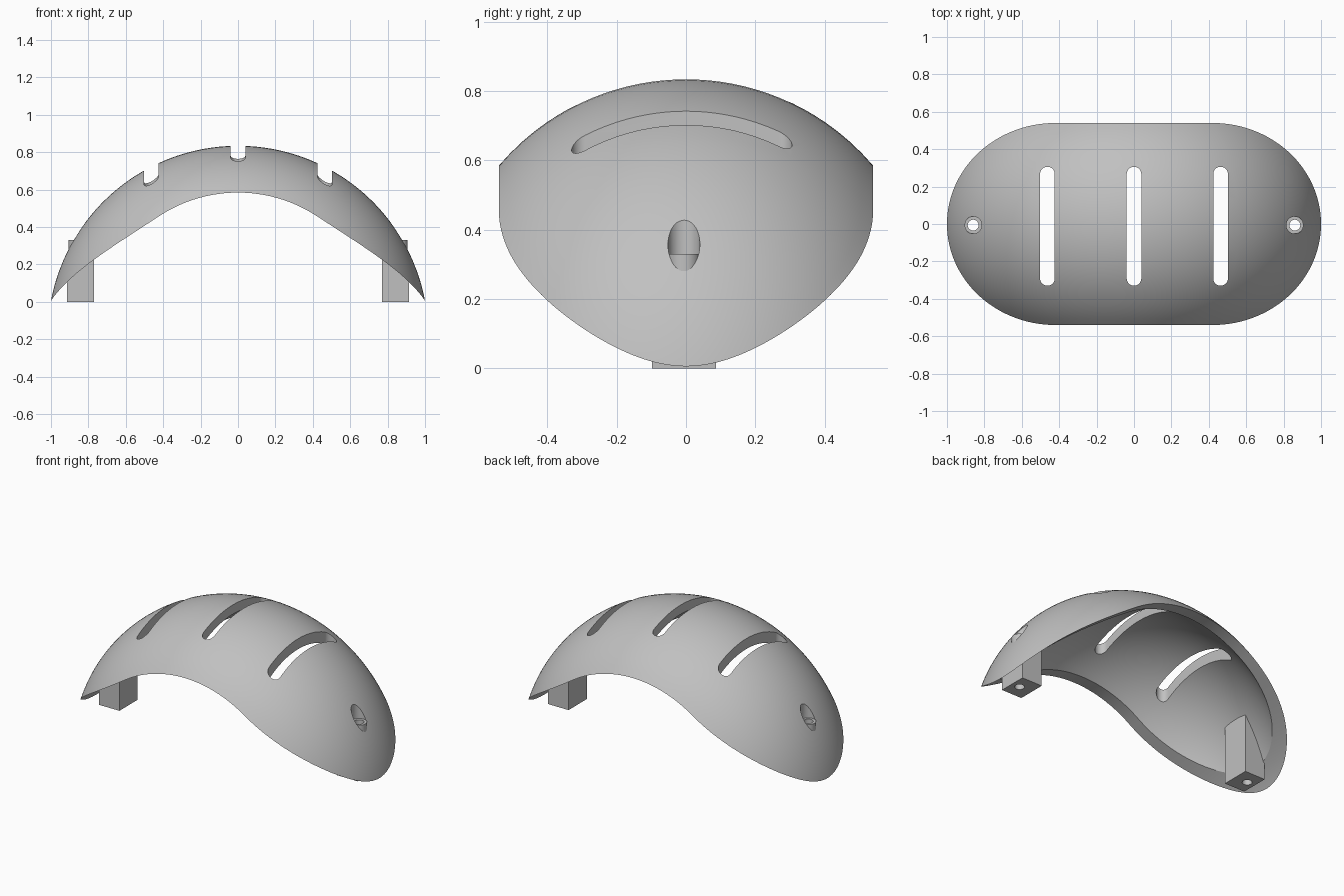
import bpy, bmesh
from math import sin, cos, asin, sqrt, pi, hypot

cube = bpy.data.objects.get("Cube")
if cube:
    bpy.data.objects.remove(cube, do_unlink=True)

grey = bpy.data.materials.new("plain grey")
grey.use_nodes = True
grey.diffuse_color = (0.53, 0.53, 0.53, 1)
grey.node_tree.nodes["Principled BSDF"].inputs["Base Color"].default_value = grey.diffuse_color

# Shell dimensions: lengthwise arc, crosswise arc, wall and plan outline
AXIS_Z, LONG_R, CROSS_R, WALL = -0.183, 1.0177, 0.708, 0.06
STRAIGHT, HALF_W = 0.42, 0.54
HUB = LONG_R - CROSS_R
STEPS = 32


def add_object(name, bm):
    bmesh.ops.recalc_face_normals(bm, faces=bm.faces)
    mesh = bpy.data.meshes.new(name)
    bm.to_mesh(mesh)
    bm.free()
    mesh.materials.append(grey)
    obj = bpy.data.objects.new(name, mesh)
    bpy.context.collection.objects.link(obj)
    return obj


def prism(name, outline, offset):
    """Closed outline of 3D points extruded by an offset vector."""
    bm = bmesh.new()
    face = bm.faces.new([bm.verts.new(p) for p in outline])
    new = bmesh.ops.extrude_face_region(bm, geom=[face], use_keep_orig=True)["geom"]
    bmesh.ops.translate(bm, vec=offset, verts=[v for v in new if isinstance(v, bmesh.types.BMVert)])
    return add_object(name, bm)


def upright_slot(name, x, y, radius, half_len, z0, z1):
    """Upright round-ended prism; a zero half length gives a cylinder."""
    n = 24
    pts = []
    for end in (1, -1):
        for i in range(n + (1 if half_len else 0)):
            a = pi * i / n + (0 if end > 0 else pi)
            pts.append((x + radius * cos(a), y + end * half_len + radius * sin(a), z0))
    return prism(name, pts, (0, 0, z1 - z0))


def cut(obj, cutters):
    bpy.context.view_layer.objects.active = obj
    for c in cutters:
        mod = obj.modifiers.new("cut", 'BOOLEAN')
        mod.operation = 'DIFFERENCE'
        mod.solver = 'EXACT'
        mod.object = c
        bpy.ops.object.modifier_apply(modifier=mod.name)


def section(x):
    """Crosswise ring of the shell whose rim meets the plan outline at x."""
    over = max(abs(x) - STRAIGHT, 0) / (1 - STRAIGHT)
    edge = HALF_W * sqrt(max(1 - over * over, 0))
    rim = HUB + sqrt(CROSS_R ** 2 - edge ** 2)
    phi = asin(x / rim)
    inner_r = CROSS_R - WALL
    inner = sqrt(max(inner_r ** 2 - (rim - HUB) ** 2, 0))
    ring = []
    for radius, half, direction in ((CROSS_R, edge, 1), (inner_r, inner, -1)):
        for i in range(STEPS + 1):
            y = direction * half * (2 * i / STEPS - 1)
            rho = HUB + sqrt(radius ** 2 - y * y) if half else rim
            ring.append((rho * sin(phi), y, AXIS_Z + rho * cos(phi)))
    return ring


# Domed shell with its curved lower rim
ends = [STRAIGHT + (1 - STRAIGHT) * sin(pi / 2 * i / 48) for i in range(1, 49)]
middle = [STRAIGHT * i / 12 for i in range(-12, 13)]
stations = [-x for x in reversed(ends)] + middle + ends
bm = bmesh.new()
rings = [[bm.verts.new(p) for p in section(x)] for x in stations]
for a, b in zip(rings, rings[1:]):
    for i in range(len(a)):
        j = (i + 1) % len(a)
        bm.faces.new((a[i], a[j], b[j], b[i]))
bmesh.ops.remove_doubles(bm, verts=bm.verts, dist=1e-5)
shell = add_object("shell", bm)

# Three crosswise vent slots
vents = [upright_slot("vent_cutter", x, -0.012, 0.039, 0.279, 0.3, 1.2) for x in (-0.463, 0, 0.463)]
cut(shell, vents)

# Screw mounts at both ends
HOLE_X, HOLE_Y, SEAT_Z = 0.86, -0.006, 0.33
helpers = list(vents)
parts = [shell]
for side, label in ((1, "left"), (-1, "right")):
    x = side * HOLE_X
    drill = upright_slot("drill_cutter", x, HOLE_Y, 0.029, 0, -0.2, 1.2)
    bore = upright_slot("bore_cutter", x, HOLE_Y, 0.046, 0, SEAT_Z, 1.2)
    helpers += [drill, bore]
    profile = ((0.77, 0), (0.915, 0), (0.915, 0.225), (0.77, 0.44))
    block = prism(label + "_mount_block", [(side * px, -0.098, pz) for px, pz in profile], (0, 0.184, 0))
    sleeve = upright_slot(label + "_screw_sleeve", x, HOLE_Y, 0.046, 0, 0.05, SEAT_Z)
    cut(shell, [drill, bore])
    cut(block, [drill, bore])
    cut(sleeve, [drill])
    parts += [block, sleeve]

for h in helpers:
    bpy.data.objects.remove(h, do_unlink=True)

# Smooth curves with crisp edges
bpy.ops.object.select_all(action='DESELECT')
for p in parts:
    p.select_set(True)
bpy.context.view_layer.objects.active = shell
bpy.ops.object.shade_smooth_by_angle(angle=pi / 6)
